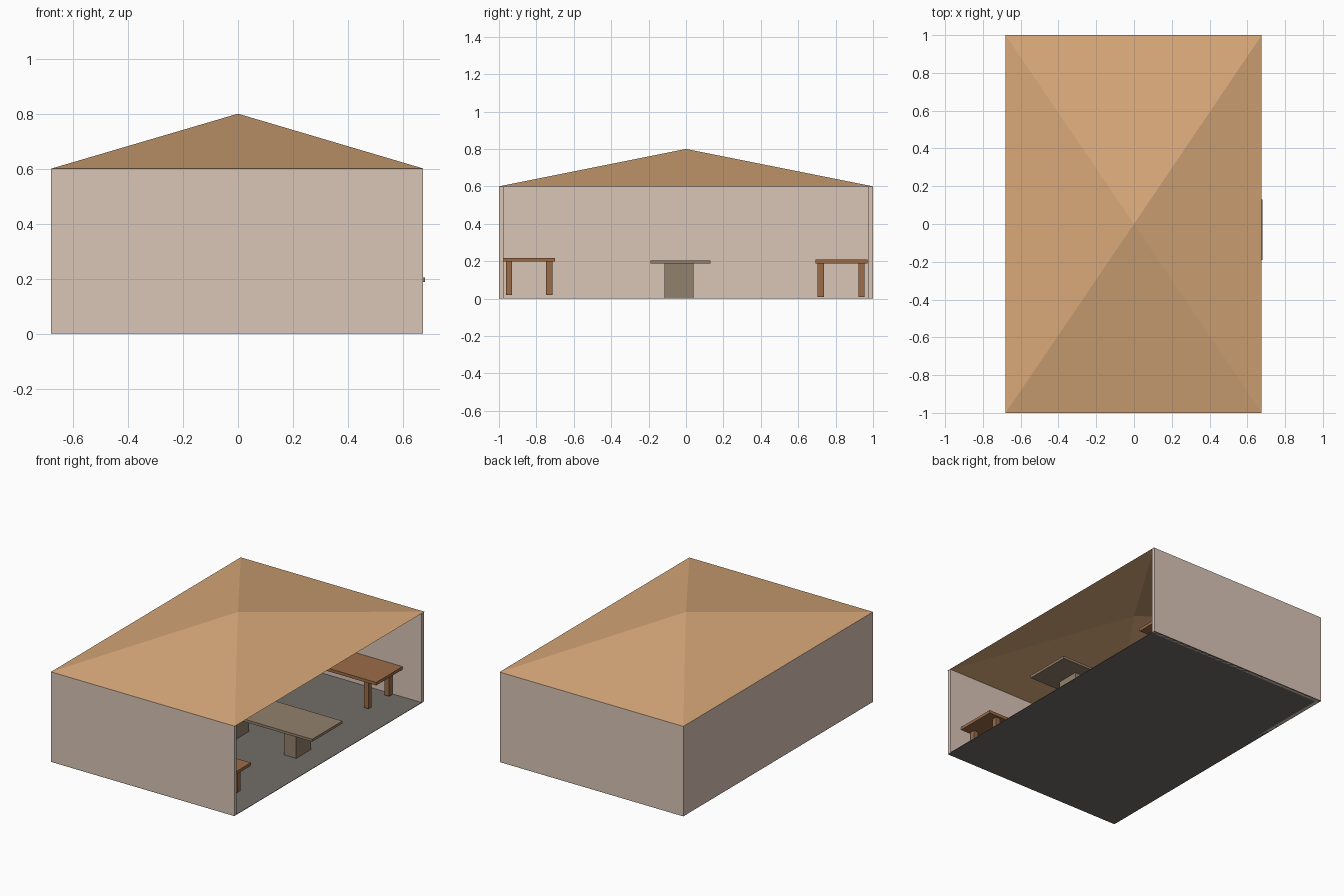
import bpy

if "Cube" in bpy.data.objects:
    bpy.data.objects.remove(bpy.data.objects["Cube"])

X0, X1 = -0.68, 0.673   # room extent in x (open on the +x side)
H = 0.6                 # wall height
T = 0.025               # wall thickness


def material(name, rgb):
    m = bpy.data.materials.new(name)
    m.diffuse_color = (*rgb, 1)
    m.use_nodes = True
    m.node_tree.nodes["Principled BSDF"].inputs["Base Color"].default_value = m.diffuse_color
    return m


roof_mat = material("roof_tan", (0.68, 0.39, 0.19))
wall_mat = material("wall_pink", (0.70, 0.56, 0.47))
wood_mat = material("bench_wood", (0.33, 0.15, 0.065))
table_mat = material("table_stone", (0.29, 0.22, 0.15))
floor_mat = material("floor_grey", (0.17, 0.155, 0.14))


def mesh(name, verts, faces, mat):
    me = bpy.data.meshes.new(name)
    me.from_pydata(verts, [], faces)
    me.materials.append(mat)
    ob = bpy.data.objects.new(name, me)
    bpy.context.collection.objects.link(ob)
    return ob


def box(name, xs, ys, zs, mat):
    verts = [(x, y, z) for x in xs for y in ys for z in zs]
    faces = [(0, 1, 3, 2), (4, 6, 7, 5), (0, 4, 5, 1),
             (2, 3, 7, 6), (0, 2, 6, 4), (1, 5, 7, 3)]
    return mesh(name, verts, faces, mat)


# Floor and three walls
box("floor", (X0, X1), (-1, 1), (0, 0.003), floor_mat)
box("front_wall", (X0, X1), (-1, -1 + T), (0, H), wall_mat)
box("back_wall", (X0, X1), (1 - T, 1), (0, H), wall_mat)
box("left_wall", (X0, X0 + T), (-1 + T, 1 - T), (0, H), wall_mat)

# Roof: open-bottomed pyramid sheet
mesh("roof",
     [(X0, -1, H), (X1 + 0.003, -1, H), (X1 + 0.003, 1, H), (X0, 1, H), (0, 0, 0.8)],
     [(0, 1, 4), (1, 2, 4), (2, 3, 4), (3, 0, 4)], roof_mat)

# Long table on evenly spaced pedestals
box("table_top", (-0.65, 0.68), (-0.19, 0.13), (0.188, 0.205), table_mat)
for i, x in enumerate((-0.445, 0.01, 0.465)):
    box(f"table_pedestal_{i + 1}", (x - 0.045, x + 0.045), (-0.115, 0.04),
        (0.003, 0.188), table_mat)


# Benches: plank top on four square legs
def bench(name, x1, y0, y1, z0, length=1.08):
    x0 = x1 - length
    box(name + "_top", (x0, x1), (y0, y1), (z0 + 0.178, z0 + 0.198), wood_mat)
    n = 0
    for x in (x0 + 0.065, x1 - 0.098):
        for y in (y0 + 0.012, y1 - 0.048):
            n += 1
            box(f"{name}_leg_{n}", (x, x + 0.033), (y, y + 0.033),
                (z0, z0 + 0.178), wood_mat)


bench("front_bench", 0.585, -0.975, -0.70, 0.02)
bench("back_bench", 0.535, 0.692, 0.97, 0.01)
